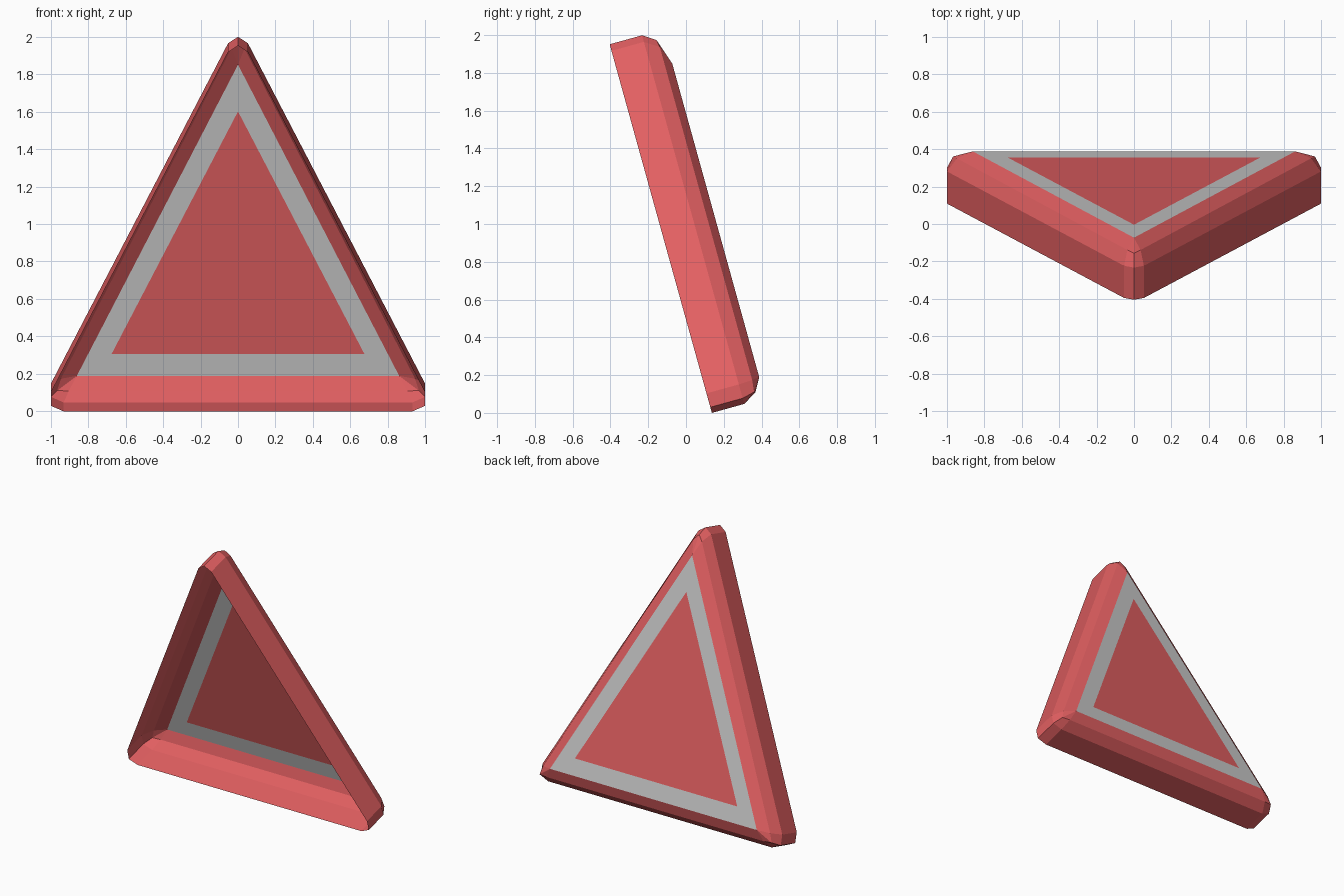
import bpy, bmesh, math

if "Cube" in bpy.data.objects:
    bpy.data.objects.remove(bpy.data.objects["Cube"])

TILT = math.radians(15.5)
S, C = math.sin(TILT), math.cos(TILT)


def place(x, u, n):
    """Sign plane (x across, u up, n out of the face) -> leaning world position."""
    return (x, 0.137 - S * u + C * n, C * u + S * n)


def material(name, rgb):
    m = bpy.data.materials.new(name)
    m.diffuse_color = (*rgb, 1)
    m.use_nodes = True
    m.node_tree.nodes["Principled BSDF"].inputs["Base Color"].default_value = m.diffuse_color
    return m


def ring(base, mid, side, top_side, top, n, n_mid=None):
    """Nine-point loop: three points at each corner, mirrored left/right."""
    k = n if n_mid is None else n_mid
    (bx, bu), (mx, mu), (sx, su), (tx, tu) = base, mid, side, top_side
    return [(bx, bu, n), (mx, mu, k), (sx, su, n),
            (tx, tu, n), (0, top, k), (-tx, tu, n),
            (-sx, su, n), (-mx, mu, k), (-bx, bu, n)]


def loft(name, rings, mat=None, cap=False):
    bm = bmesh.new()
    loops = [[bm.verts.new(place(*p)) for p in r] for r in rings]
    for a, b in zip(loops, loops[1:]):
        for i in range(len(a)):
            j = (i + 1) % len(a)
            bm.faces.new((a[i], b[i], b[j], a[j]))
    if cap:
        bm.faces.new(loops[-1][::-1])
    bmesh.ops.remove_doubles(bm, verts=bm.verts, dist=1e-5)
    me = bpy.data.meshes.new(name)
    bm.to_mesh(me)
    bm.free()
    ob = bpy.data.objects.new(name, me)
    bpy.context.collection.objects.link(ob)
    if mat:
        me.materials.append(mat)
    return ob


def triangle(half, base, apex, n):
    return [(half, base, n), (0, apex, n), (-half, base, n)]


red = material("sign_red", (0.76, 0.115, 0.12))
FACE = 0.292
outer = ((0.93, 0), (0.998, 0.031), (0.997, 0.107), (0.053, 1.989), 2.025)
corner = (0.86, 0.116)

# Rounded hollow rim, open at the rear
loft("rim", [
    ring(*outer, 0),
    ring(*outer, 0.178),
    ring((0.903, 0.044), (0.965, 0.047), (0.945, 0.111), (0.035, 1.94), 1.98, 0.252, 0.245),
    ring(corner, corner, corner, (0, 1.839), 1.839, FACE),
], red)

# Grey border band and red centre panel, flush with each other
band = triangle(*corner, 1.839, FACE)
centre = triangle(0.675, 0.236, 1.58, FACE)
loft("border_band", [band, centre])
loft("centre_panel", [centre], red, cap=True)
